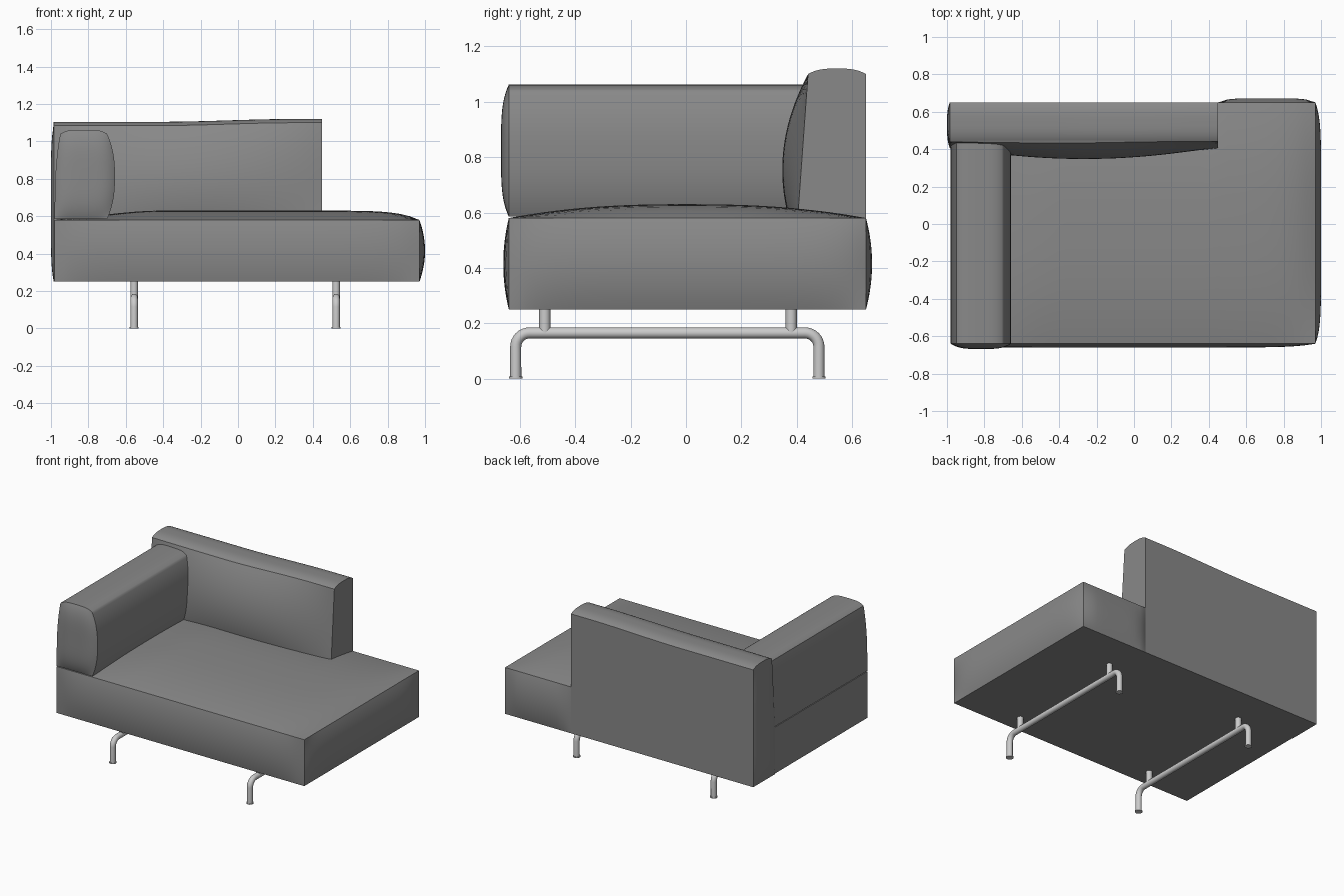
import bpy, bmesh, math
from mathutils import Vector

if "Cube" in bpy.data.objects:
    bpy.data.objects.remove(bpy.data.objects["Cube"], do_unlink=True)


def material(name, color):
    mat = bpy.data.materials.new(name)
    mat.use_nodes = True
    mat.diffuse_color = color
    mat.node_tree.nodes["Principled BSDF"].inputs["Base Color"].default_value = color
    return mat


fabric = material("grey_fabric", (0.25, 0.25, 0.25, 1))
metal = material("light_metal", (0.6, 0.6, 0.6, 1))


def finish(obj, mat, angle=35):
    obj.data.materials.clear()
    obj.data.materials.append(mat)
    bpy.ops.object.select_all(action='DESELECT')
    obj.select_set(True)
    bpy.context.view_layer.objects.active = obj
    bpy.ops.object.shade_smooth_by_angle(angle=math.radians(angle))


def cushion(name, shape):
    """Gridded box whose points (u, v, w in -1..1) are placed by shape()."""
    bm = bmesh.new()
    bmesh.ops.create_cube(bm, size=2)
    bmesh.ops.subdivide_edges(bm, edges=bm.edges[:], cuts=39, use_grid_fill=True)
    for vert in bm.verts:
        vert.co = shape(*[round(c, 4) for c in vert.co])
    mesh = bpy.data.meshes.new(name)
    bm.to_mesh(mesh)
    bm.free()
    obj = bpy.data.objects.new(name, mesh)
    bpy.context.collection.objects.link(obj)
    finish(obj, fabric)


def crown(t, power=2):
    return 1 - abs(t) ** power


def mix(a, b, t):
    return a + (b - a) * t


def ease(a, b, t):
    t = min(max((t - a) / (b - a), 0), 1)
    return t * t * (3 - 2 * t)


# Seat: domed top, puffed front, free end and exposed rear corner
def seat_shape(u, v, w):
    exposed = u >= 0.5
    x = mix(0.45, 0.97, (u - 0.5) / 0.5) if exposed else mix(-0.98, 0.45, (u + 1) / 1.5)
    y = mix(-0.64, 0.65 if exposed else 0.62, (v + 1) / 2)
    z = mix(0.25, 0.58, (w + 1) / 2)
    if u == 1:
        x += 0.03 * crown(w) * crown(v, 8)
    if v == -1:
        y -= 0.02 * crown(w) * crown(u, 10)
    if v == 1 and exposed:
        y += 0.022 * crown(w) * crown((u - 0.75) * 4, 6)
    if w == 1:
        rise = ease(-1.1, -0.4, u) if u < 0 else crown(u, 10)
        z += 0.05 * crown(v, 2.4) * rise * (1 if u > -1 else 0)
    return Vector((x, y, z))


# Backrest: flat rear, leaning front with a soft belly, crowned top
def back_shape(u, v, w):
    top = 1.085 + 0.015 * ease(-0.2, 0.8, u)
    x = mix(-0.985, 0.45, (u + 1) / 2)
    z = mix(0.25, top, (w + 1) / 2)
    front = mix(0.405, 0.44, max(z - 0.6, 0) / 0.49)
    y = mix(front, 0.65, (v + 1) / 2)
    if v == -1:
        y -= 0.07 * crown(u) * max(crown((z - 0.8) / 0.3), 0)
    if w == 1:
        z += 0.02 * crown(v, 3)
    if u == -1:
        x -= 0.015 * crown(v, 3) * crown(w, 6)
    return Vector((x, y, z))


# Armrest: bolster with tapered outer side, bulging inner side and puffed end
def arm_shape(u, v, w):
    t = (w + 1) / 2
    outer = -0.98 + 0.03 * t ** 3
    inner = -0.70
    x = mix(outer, inner, (u + 1) / 2)
    y = mix(-0.64, 0.44, (v + 1) / 2)
    z = mix(0.585, 1.04, t)
    if u == 1:
        x += 0.042 * crown(w, 2.5)
    if w == 1:
        z += 0.022 * crown(u, 4)
    if v == -1:
        x += 0.042 * crown(w, 2.5) * (u + 1) / 2 if u < 1 else 0
        z += 0.022 * crown(u, 4) * t if w < 1 else 0
        y -= 0.028 * crown(u, 4) * crown(w, 4)
    return Vector((x, y, z))


cushion("seat", seat_shape)
cushion("backrest", back_shape)
cushion("right_armrest", arm_shape)


def cylinder(name, x, y, z0, z1, radius):
    bpy.ops.mesh.primitive_cylinder_add(vertices=24, radius=radius, depth=z1 - z0,
                                        location=(x, y, (z0 + z1) / 2))
    obj = bpy.context.object
    obj.name = name
    finish(obj, metal)


# Bent tube legs with posts and foot pads
REAR, FRONT, RAIL, BEND = 0.48, -0.615, 0.165, 0.05


def tube_leg(name, x):
    path = [(FRONT, 0.004)]
    for i in range(9):
        a = math.pi - i * math.pi / 16
        path.append((FRONT + BEND + BEND * math.cos(a), RAIL - BEND + BEND * math.sin(a)))
    path += [(FRONT + REAR - y, z) for y, z in reversed(path)]
    curve = bpy.data.curves.new(name, 'CURVE')
    curve.dimensions = '3D'
    curve.bevel_depth = 0.02
    curve.bevel_resolution = 4
    curve.use_fill_caps = True
    spline = curve.splines.new('POLY')
    spline.points.add(len(path) - 1)
    for point, (y, z) in zip(spline.points, path):
        point.co = (x, y, z, 1)
    obj = bpy.data.objects.new(name, curve)
    bpy.context.collection.objects.link(obj)
    bpy.ops.object.select_all(action='DESELECT')
    obj.select_set(True)
    bpy.context.view_layer.objects.active = obj
    bpy.ops.object.convert(target='MESH')
    finish(bpy.context.object, metal)
    for end, y_post, y_foot in (("front", -0.51, FRONT), ("rear", 0.38, REAR)):
        cylinder(f"{name}_{end}_post", x, y_post, RAIL, 0.255, 0.02)
        cylinder(f"{name}_{end}_foot", x, y_foot, 0, 0.007, 0.024)


tube_leg("right_leg", -0.555)
tube_leg("left_leg", 0.525)
